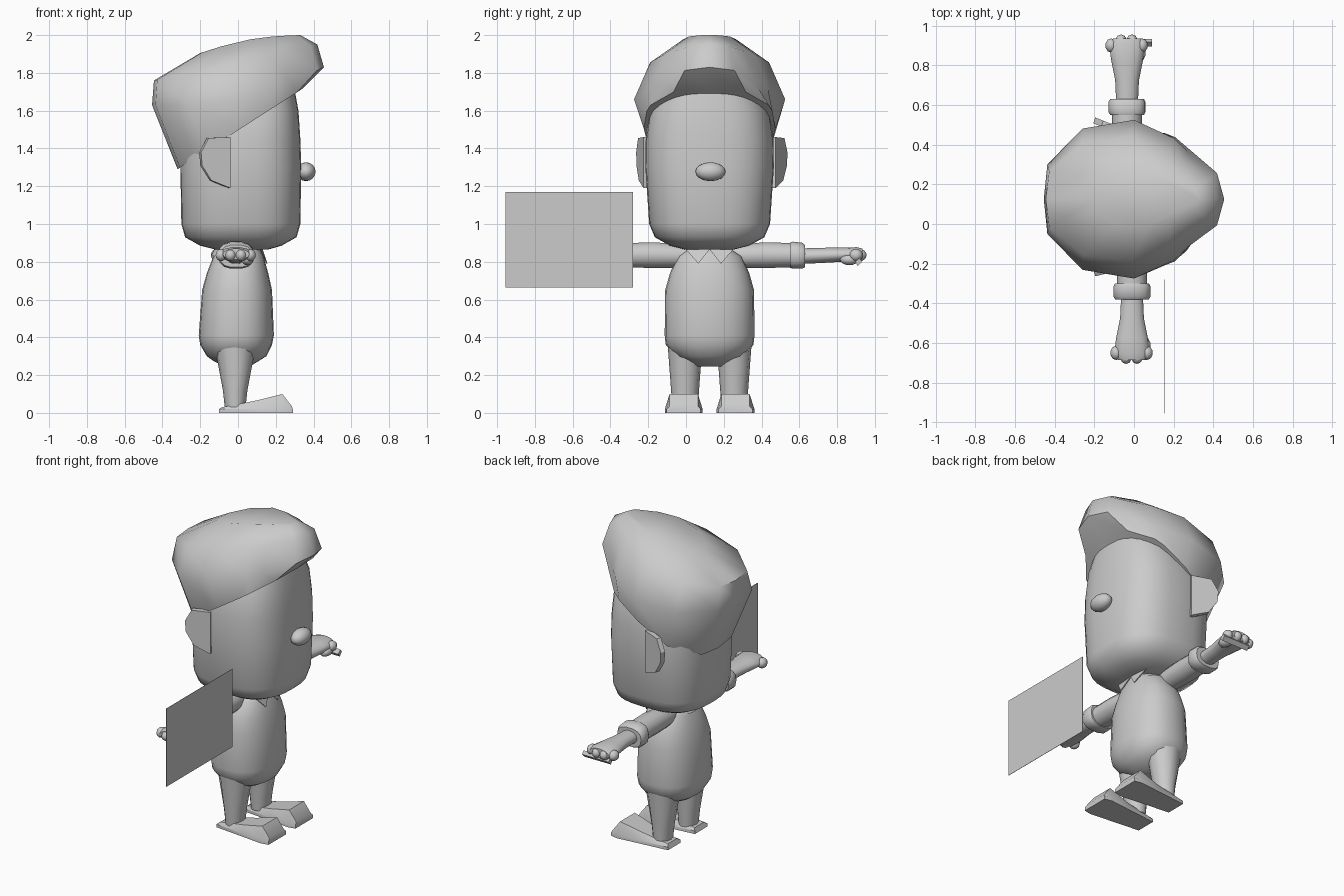
import bpy, bmesh, math
from mathutils import Vector, Matrix

if "Cube" in bpy.data.objects:
    bpy.data.objects.remove(bpy.data.objects["Cube"])

grey = bpy.data.materials.new("plain grey")
grey.use_nodes = True
grey.diffuse_color = (0.6, 0.6, 0.6, 1)
grey.node_tree.nodes["Principled BSDF"].inputs["Base Color"].default_value = (0.6, 0.6, 0.6, 1)

MID = 0.125  # the figure's symmetry plane in y


def finish(name, bm, angle=40):
    bmesh.ops.recalc_face_normals(bm, faces=bm.faces)
    mesh = bpy.data.meshes.new(name)
    bm.to_mesh(mesh)
    bm.free()
    mesh.materials.append(grey)
    mesh.shade_smooth()
    mesh.set_sharp_from_angle(angle=math.radians(angle))
    obj = bpy.data.objects.new(name, mesh)
    bpy.context.collection.objects.link(obj)
    return obj


def loft(name, rings, angle=40):
    """Skin a stack of equal-length point rings and cap both ends."""
    bm = bmesh.new()
    rows = [[bm.verts.new(p) for p in ring] for ring in rings]
    n = len(rows[0])
    for a, b in zip(rows, rows[1:]):
        for i in range(n):
            bm.faces.new((a[i], a[(i + 1) % n], b[(i + 1) % n], b[i]))
    bm.faces.new(rows[0])
    bm.faces.new(rows[-1])
    return finish(name, bm, angle)


def oval(a, b, power=2.0, n=24):
    """Superellipse outline with half sizes a and b."""
    pts = []
    for i in range(n):
        t = 2 * math.pi * i / n
        c, s = math.cos(t), math.sin(t)
        pts.append((a * math.copysign(abs(c) ** (2 / power), c),
                    b * math.copysign(abs(s) ** (2 / power), s)))
    return pts


def level(z, x0, x1, half_y, y=MID, power=2.0, n=24):
    """Horizontal ring reaching from x0 to x1."""
    return [((x0 + x1) / 2 + u, y + v, z) for u, v in oval((x1 - x0) / 2, half_y, power, n)]


def ball(name, center, radii, seg=14):
    bm = bmesh.new()
    bmesh.ops.create_uvsphere(bm, u_segments=seg, v_segments=8, radius=1,
                              matrix=Matrix.Translation(center) @ Matrix.Diagonal((*radii, 1)))
    return finish(name, bm, 60)


def prism(name, points, offset):
    """Extrude one flat polygon along an offset."""
    off = Vector(offset)
    return loft(name, [points, [Vector(p) + off for p in points]], 30)


# Head
loft("head", [level(z, x0, x1, w, power=2.7, n=32) for z, x0, x1, w in [
    (0.865, -0.12, 0.16, 0.13), (0.885, -0.2, 0.23, 0.21), (0.93, -0.28, 0.31, 0.29),
    (1.0, -0.3, 0.33, 0.32), (1.3, -0.305, 0.335, 0.34), (1.45, -0.3, 0.33, 0.338),
    (1.6, -0.285, 0.32, 0.315), (1.71, -0.27, 0.3, 0.26)]], 50)
ball("nose", (0.36, MID + 0.005, 1.277), (0.052, 0.08, 0.05))

# Swept hair: tilted rings from the hairline to the crown
STEPS = (0.02, 0.215, 0.5, 0.72, 0.8, 0.96)
PINCHED = (0.44, 0.89, 1.0, 0.77, 0.6, 0.33)


def hair_ring(back, front, width, sag, shape):
    def at(t, side, k):
        x = back[0] + (front[0] - back[0]) * t
        z = back[1] + (front[1] - back[1]) * t - sag * math.sin(math.pi * t)
        return (x, MID + side * width * k, z)
    pairs = list(zip(STEPS, shape))
    return ([at(0, 0, 0)] + [at(t, 1, k) for t, k in pairs]
            + [at(1, 0, 0)] + [at(t, -1, k) for t, k in reversed(pairs)])


full = [(1 - abs(2 * t - 1) ** 2.7) ** (1 / 2.7) for t in STEPS]
loft("hair", [
    hair_ring((-0.32, 1.29), (0.34, 1.715), 0.348, 0, full),
    hair_ring((-0.455, 1.63), (0.455, 1.83), 0.4, 0.07, PINCHED),
    hair_ring((-0.445, 1.76), (0.42, 1.95), 0.315, 0.0, PINCHED),
    hair_ring((-0.2, 1.905), (0.33, 2.0), 0.14, -0.025, PINCHED)], 50)

# Ears, flared outwards at the back
EAR = [(-0.05, 1.46), (-0.165, 1.455), (-0.205, 1.38), (-0.2, 1.31), (-0.15, 1.23), (-0.05, 1.19)]
for side, label, flare in ((1, "left", 0.4), (-1, "right", 0.25)):
    prism(label + "_ear", [(x, MID + side * (0.32 - flare * (x + 0.05)), z) for x, z in EAR],
          (0.01, side * 0.03, 0))

# Torso and neck
loft("torso", [level(z, x0, x1, w, power=2.3) for z, x0, x1, w in [
    (0.245, -0.07, 0.06, 0.07), (0.275, -0.13, 0.11, 0.13), (0.3, -0.165, 0.15, 0.18),
    (0.36, -0.2, 0.18, 0.232), (0.41, -0.208, 0.19, 0.238), (0.65, -0.19, 0.18, 0.235),
    (0.74, -0.165, 0.16, 0.21), (0.83, -0.13, 0.135, 0.17), (0.875, -0.1, 0.11, 0.1)]], 50)
loft("neck", [level(0.84, -0.1, 0.11, 0.12), level(0.9, -0.09, 0.1, 0.1)])

# Shirt collar
loft("collar_band", [level(0.83, -0.145, 0.13, 0.13), level(0.88, -0.12, 0.12, 0.12)])
for side, label in ((1, "left"), (-1, "right")):
    prism(label + "_collar_point", [(0.125, MID, 0.865), (0.15, MID + side * 0.06, 0.79),
                                    (0.115, MID + side * 0.125, 0.865)], (0.006, 0, 0))

# Legs and shoes
SOLE = [(-0.1, 0.065), (0.1, 0.085), (0.24, 0.1), (0.29, 0.09)]
TOP = [(0.03, 0.045), (0.065, 0.06), (0.1, 0.075), (0.035, 0.075)]
for side, label in ((1, "left"), (-1, "right")):
    y = MID + side * 0.13
    loft(label + "_leg", [level(z, x0, x1, w, y, 2, 12) for z, x0, x1, w in [
        (0.03, -0.07, 0.04, 0.068), (0.12, -0.08, 0.05, 0.074), (0.36, -0.125, 0.095, 0.092)]], 50)
    y = MID + side * 0.137
    rings = []
    for (x, w), (z, tw) in zip(SOLE, TOP):
        in_x = x + (0.015 if x < 0 else -0.005)
        rings.append([(x, y - w, 0), (x, y + w, 0), (x, y + w, 0.02), (in_x, y + tw, z),
                      (in_x, y - tw, z), (x, y - w, 0.02)])
    loft(label + "_shoe", rings, 35)

# Arms, cuffs, hands
def arm_part(name, side, x, sections, power=2.0):
    loft(name, [[(x + u, MID + side * d, z + v) for u, v in oval(a, b, power, 14)]
                for d, z, a, b in sections], 45)


for side, label, x in ((1, "left", -0.035), (-1, "right", -0.01)):
    arm_part(label + "_sleeve", side, x, [(0.1, 0.83, 0.06, 0.055), (0.18, 0.832, 0.07, 0.065),
                                          (0.3, 0.835, 0.075, 0.07), (0.45, 0.835, 0.075, 0.065)])
    arm_part(label + "_cuff", side, x, [(0.425, 0.835, 0.085, 0.068), (0.44, 0.835, 0.094, 0.073),
                                        (0.49, 0.832, 0.094, 0.07), (0.505, 0.83, 0.085, 0.06)], 2.6)
    arm_part(label + "_forearm", side, x, [(0.49, 0.83, 0.055, 0.042), (0.6, 0.834, 0.06, 0.041),
                                           (0.7, 0.838, 0.08, 0.039), (0.78, 0.84, 0.09, 0.038),
                                           (0.81, 0.84, 0.07, 0.03)])
    for i, (u, d) in enumerate([(-0.08, 0.775), (-0.03, 0.795), (0.025, 0.795), (0.075, 0.775)]):
        ball(f"{label}_finger_{i + 1}", (x + u, MID + side * d, 0.835), (0.03, 0.036, 0.032), 10)
    ball(label + "_thumb", (x + 0.06, MID + side * 0.74, 0.812), (0.035, 0.05, 0.03), 10)

# Small stick held in the left hand
prism("held_stick", [(-0.1, 0.895, 0.797), (-0.1, 0.91, 0.777), (-0.1, 0.932, 0.8),
                     (-0.1, 0.917, 0.82)], (0.19, 0, 0))

# Flat sheet held out on the right
prism("sheet", [(0.155, -0.955, 0.665), (0.155, -0.28, 0.665), (0.155, -0.28, 1.17),
                (0.155, -0.955, 1.17)], (0.002, 0, 0))
